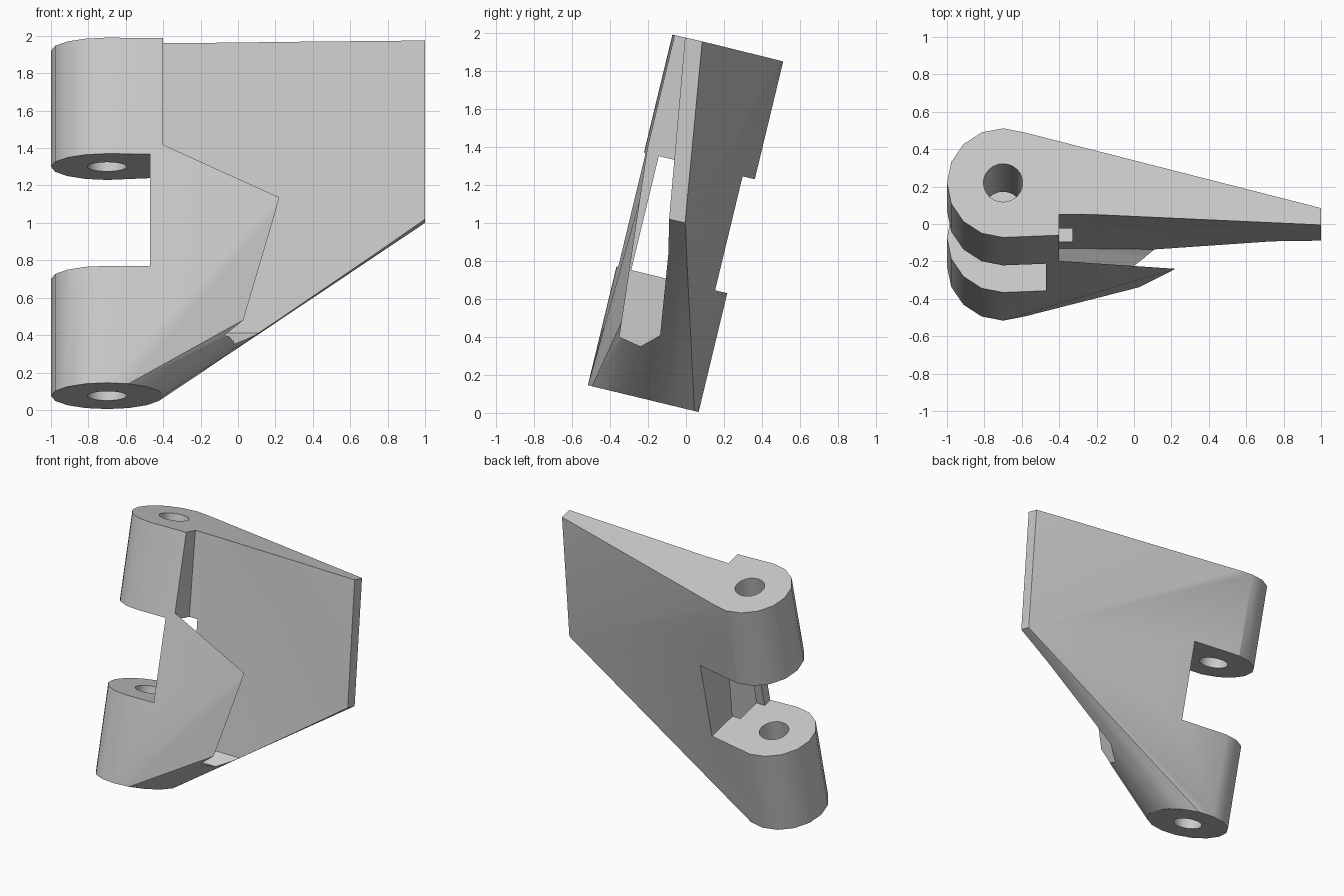
import bpy, bmesh
from math import pi, cos, sin, atan2
from mathutils import Vector, Matrix

cube = bpy.data.objects.get("Cube")
if cube:
    bpy.data.objects.remove(cube, do_unlink=True)

# Frame of the leaning hinge: origin at the lower end of the pin axis
TILT = atan2(0.445, 1.845)
PIN = Matrix.Translation((-0.7, -0.225, 0.075)) @ Matrix.Rotation(-TILT, 4, 'X')
HEIGHT = 1.898

grey = bpy.data.materials.new("light_grey")
grey.use_nodes = True
grey.diffuse_color = (0.6, 0.6, 0.6, 1)
grey.node_tree.nodes["Principled BSDF"].inputs["Base Color"].default_value = (0.6, 0.6, 0.6, 1)


def hull(name, points):
    """Convex solid around a set of points."""
    bm = bmesh.new()
    for p in points:
        bm.verts.new(p)
    bmesh.ops.convex_hull(bm, input=bm.verts)
    loose = [v for v in bm.verts if not v.link_faces]
    bmesh.ops.delete(bm, geom=loose, context='VERTS')
    bmesh.ops.dissolve_limit(bm, angle_limit=0.002, verts=bm.verts, edges=bm.edges)
    bmesh.ops.recalc_face_normals(bm, faces=bm.faces)
    mesh = bpy.data.meshes.new(name)
    bm.to_mesh(mesh)
    bm.free()
    mesh.materials.append(grey)
    obj = bpy.data.objects.new(name, mesh)
    bpy.context.collection.objects.link(obj)
    return obj


def ring(radius, height, sides=16):
    return [PIN @ Vector((radius * cos(2 * pi * i / sides),
                          radius * sin(2 * pi * i / sides), height))
            for i in range(sides)]


def pin_box(x0, x1, v0, v1, w0, w1):
    """Box corners across the pin axis; x is given in model space."""
    return [PIN @ Vector((x + 0.7, v, w))
            for x in (x0, x1) for v in (v0, v1) for w in (w0, w1)]


# Barrel tapering to a thin upright edge
tip = [(1, -0.005, 1.975), (1, 0.085, 1.955), (1, -0.09, 1.02), (1, -0.005, 1.0)]
body = hull("hinge_body", ring(0.3, 0) + ring(0.3, HEIGHT) + tip)

# Pocket with a rounded floor, open at the top and the thin edge
near = [(-0.35, 0.4), (-0.24, 0.35), (-0.13, 0.41), (0.08, 2.2), (-0.08, 2.2)]
far = [(-0.35, 0.4), (-0.24, 0.35), (-0.147, 0.41), (0.01, 2.2), (-0.08, 2.2)]
pocket = [(-0.4, y, z) for y, z in near] + [(1.1, y, z) for y, z in far]

cutters = [
    hull("pocket_cutter", pocket),
    hull("front_notch_cutter", pin_box(-1.2, -0.47, -0.5, 0.5, 0.643, 1.26)),
    hull("rear_notch_cutter", pin_box(-1.1, -0.33, -0.22, 0.6, 0.643, 1.26)),
    hull("pin_hole_cutter", ring(0.105, -0.2, 24) + ring(0.105, HEIGHT + 0.2, 24)),
]

bpy.context.view_layer.objects.active = body
for cutter in cutters:
    mod = body.modifiers.new(cutter.name, 'BOOLEAN')
    mod.operation = 'DIFFERENCE'
    mod.solver = 'EXACT'
    mod.object = cutter
    bpy.ops.object.modifier_apply(modifier=mod.name)
    bpy.data.objects.remove(cutter, do_unlink=True)

# Soft barrel, crisp edges
bpy.ops.object.select_all(action='DESELECT')
body.select_set(True)
bpy.ops.object.shade_smooth_by_angle(angle=pi / 6)
